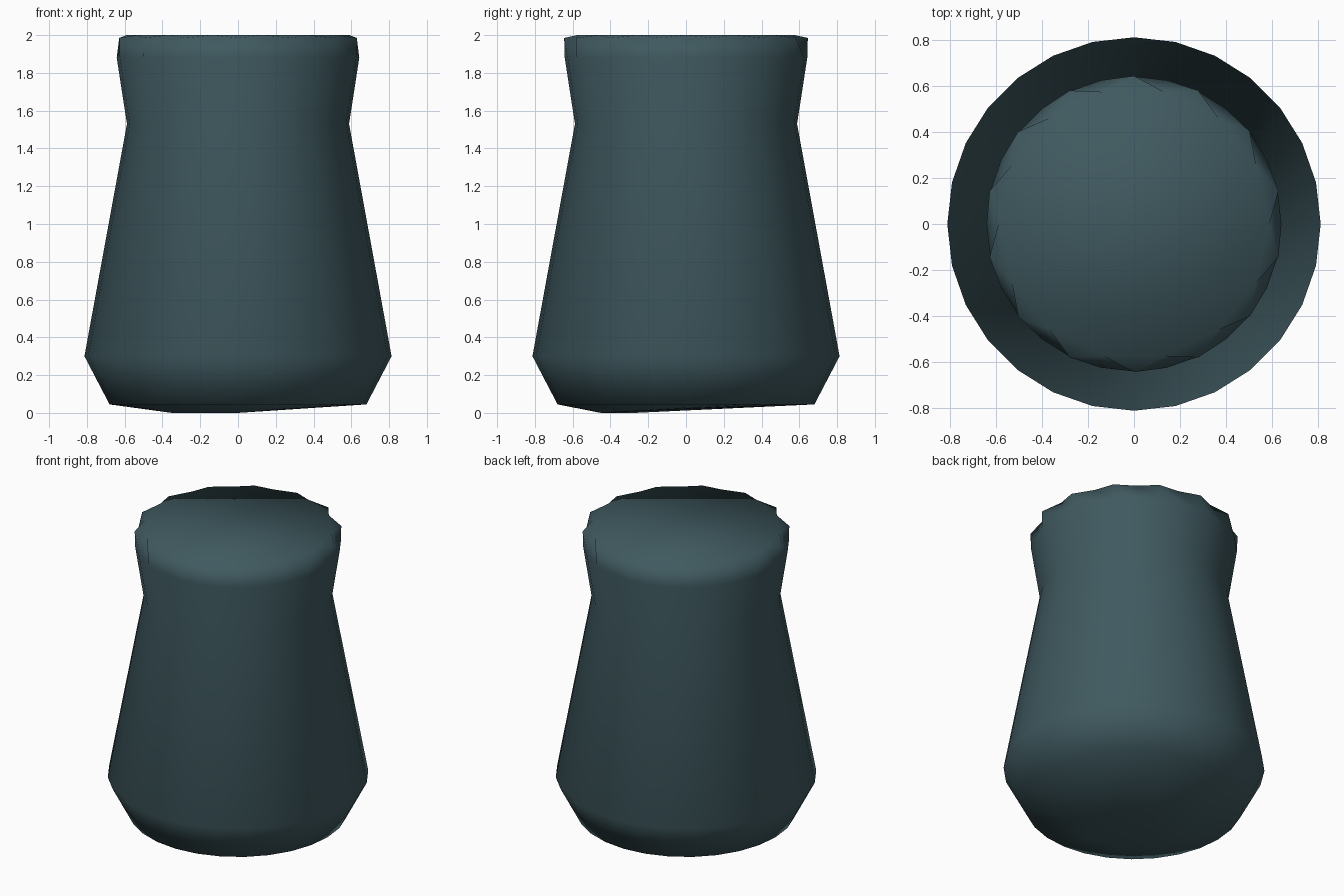
import bpy, bmesh
from math import sin, cos, pi

cube = bpy.data.objects.get("Cube")
if cube:
    bpy.data.objects.remove(cube)

SIDES = 28

mat = bpy.data.materials.new("dark slate teal")
colour = (0.05, 0.10, 0.115, 1.0)
mat.use_nodes = True
mat.diffuse_color = colour
shader = next(n for n in mat.node_tree.nodes if n.type == 'BSDF_PRINCIPLED')
shader.inputs["Base Color"].default_value = colour

bm = bmesh.new()


def vert(step, radius, z):
    a = 2 * pi * step / SIDES
    return bm.verts.new((radius * sin(a), radius * cos(a), z))


# Underside: the base ring hulled with a few low resting points
base = [vert(i, 0.68, 0.045) for i in range(SIDES)]
feet = [bm.verts.new(p) for p in ((-0.35, -0.27, 0), (-0.2, -0.4, 0), (0, -0.45, 0))]
bmesh.ops.convex_hull(bm, input=base + feet)
bm.normal_update()
bmesh.ops.delete(bm, geom=[f for f in bm.faces if f.normal.z > 0.9], context='FACES_KEEP_BOUNDARY')

# Body rings: belly, neck, collar, then a rim with alternating corners
rings = [base]
for radius, z in ((0.813, 0.30), (0.588, 1.53), (0.642, 1.88)):
    rings.append([vert(i, radius, z) for i in range(SIDES)])
rim = [vert(i, 0.59, 2.0) if i % 2 else vert(i, 0.645, 1.985) for i in range(SIDES)]
rings.append(rim)

for low, high in zip(rings, rings[1:]):
    for i in range(SIDES):
        j = (i + 1) % SIDES
        bm.faces.new((low[i], low[j], high[j], high[i]))

# Top: flat disc with small chamfer triangles around it
bm.faces.new(rim[1::2])
for i in range(0, SIDES, 2):
    bm.faces.new((rim[i - 1], rim[i], rim[i + 1]))

bmesh.ops.recalc_face_normals(bm, faces=bm.faces[:])
for f in bm.faces:
    f.smooth = True

mesh = bpy.data.meshes.new("pot_body")
bm.to_mesh(mesh)
bm.free()
mesh.materials.append(mat)
pot = bpy.data.objects.new("pot_body", mesh)
bpy.context.collection.objects.link(pot)
